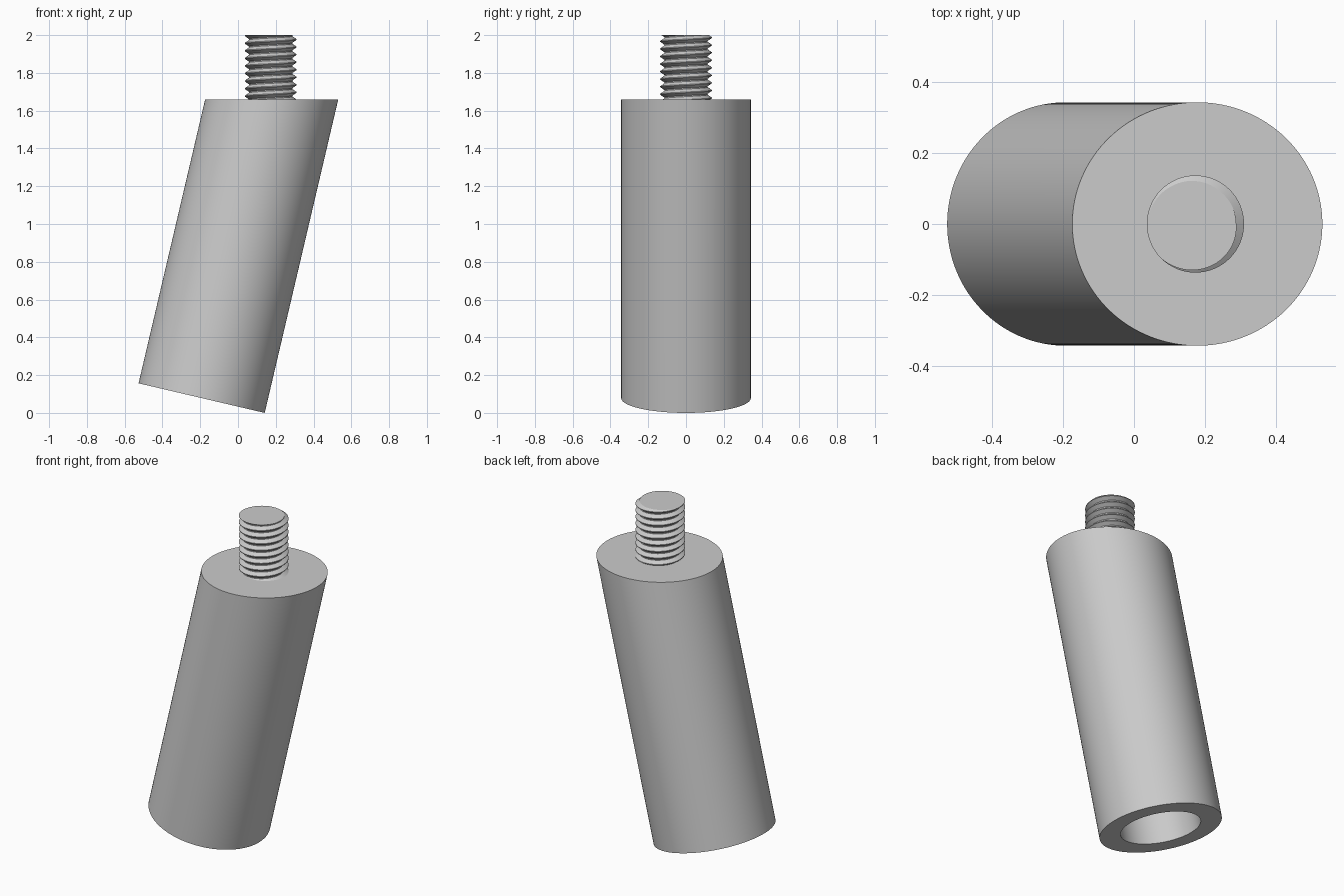
import bpy, bmesh
from math import sin, cos, pi, tau, radians
from mathutils import Matrix, Vector

cube = bpy.data.objects.get("Cube")
if cube:
    bpy.data.objects.remove(cube, do_unlink=True)

TILT = radians(13.2)
RADIUS, BORE, BORE_DEPTH = 0.343, 0.225, 1.2
SHOULDER, TOP = 1.66, 2.0
STUD_X, CREST, ROOT, PITCH = 0.173, 0.137, 0.115, 0.04

steel = bpy.data.materials.new("grey_metal")
steel.use_nodes = True
steel.diffuse_color = (0.6, 0.6, 0.6, 1)
steel.node_tree.nodes["Principled BSDF"].inputs["Base Color"].default_value = (0.6, 0.6, 0.6, 1)


def cut_level(bm, z, up):
    """Slice the mesh at height z, drop the far side and cap the cut."""
    geom = bm.verts[:] + bm.edges[:] + bm.faces[:]
    res = bmesh.ops.bisect_plane(bm, geom=geom, dist=1e-6, plane_co=(0, 0, z),
                                 plane_no=(0, 0, up), clear_outer=True)
    edges = [e for e in res["geom_cut"] if isinstance(e, bmesh.types.BMEdge)]
    bmesh.ops.contextual_create(bm, geom=edges)


def finish(bm, name, angle):
    bmesh.ops.recalc_face_normals(bm, faces=bm.faces[:])
    mesh = bpy.data.meshes.new(name)
    bm.to_mesh(mesh)
    bm.free()
    mesh.materials.append(steel)
    obj = bpy.data.objects.new(name, mesh)
    bpy.context.collection.objects.link(obj)
    bpy.ops.object.select_all(action="DESELECT")
    obj.select_set(True)
    bpy.context.view_layer.objects.active = obj
    bpy.ops.object.shade_smooth_by_angle(angle=radians(angle))
    return obj


def bridge(bm, row_a, row_b):
    for a, b, c, d in zip(row_a, row_a[1:], row_b[1:], row_b):
        bm.faces.new((a, b, c, d))


# Tilted sleeve: blind bore, square bottom rim, outer wall cut level at the shoulder
bm = bmesh.new()
sides = 128
rings = []
for r, h in ((BORE, BORE_DEPTH), (BORE, 0), (RADIUS, 0), (RADIUS, 2)):
    ring = [bm.verts.new((r * cos(tau * i / sides), r * sin(tau * i / sides), h))
            for i in range(sides)]
    rings.append(ring)
bm.faces.new(rings[0])
for low, high in zip(rings, rings[1:]):
    bridge(bm, low + low[:1], high + high[:1])
place = Matrix.Translation((-0.1925, 0, RADIUS * sin(TILT))) @ Matrix.Rotation(TILT, 4, "Y")
bm.transform(place)
cut_level(bm, SHOULDER, 1)
finish(bm, "tilted_sleeve", 30)

# Threaded stud: a helical strip swept upward, trimmed flat at both ends
bm = bmesh.new()
steps, turns = 64, 13
profile = ((CREST, 0), (CREST, 0.1), (ROOT, 0.48), (ROOT, 0.62), (CREST, 1))
start = TOP + PITCH - turns * PITCH
rows = []
for r, t in profile:
    row = []
    for i in range(steps * turns + 1):
        a = radians(225) + tau * i / steps
        row.append(bm.verts.new((STUD_X + r * cos(a), r * sin(a),
                                 start + PITCH * (i / steps + t))))
    rows.append(row)
for low, high in zip(rows, rows[1:]):
    bridge(bm, low, high)
bmesh.ops.remove_doubles(bm, verts=bm.verts[:], dist=1e-5)
cut_level(bm, TOP, 1)
cut_level(bm, SHOULDER - 0.01, -1)
finish(bm, "threaded_stud", 25)
